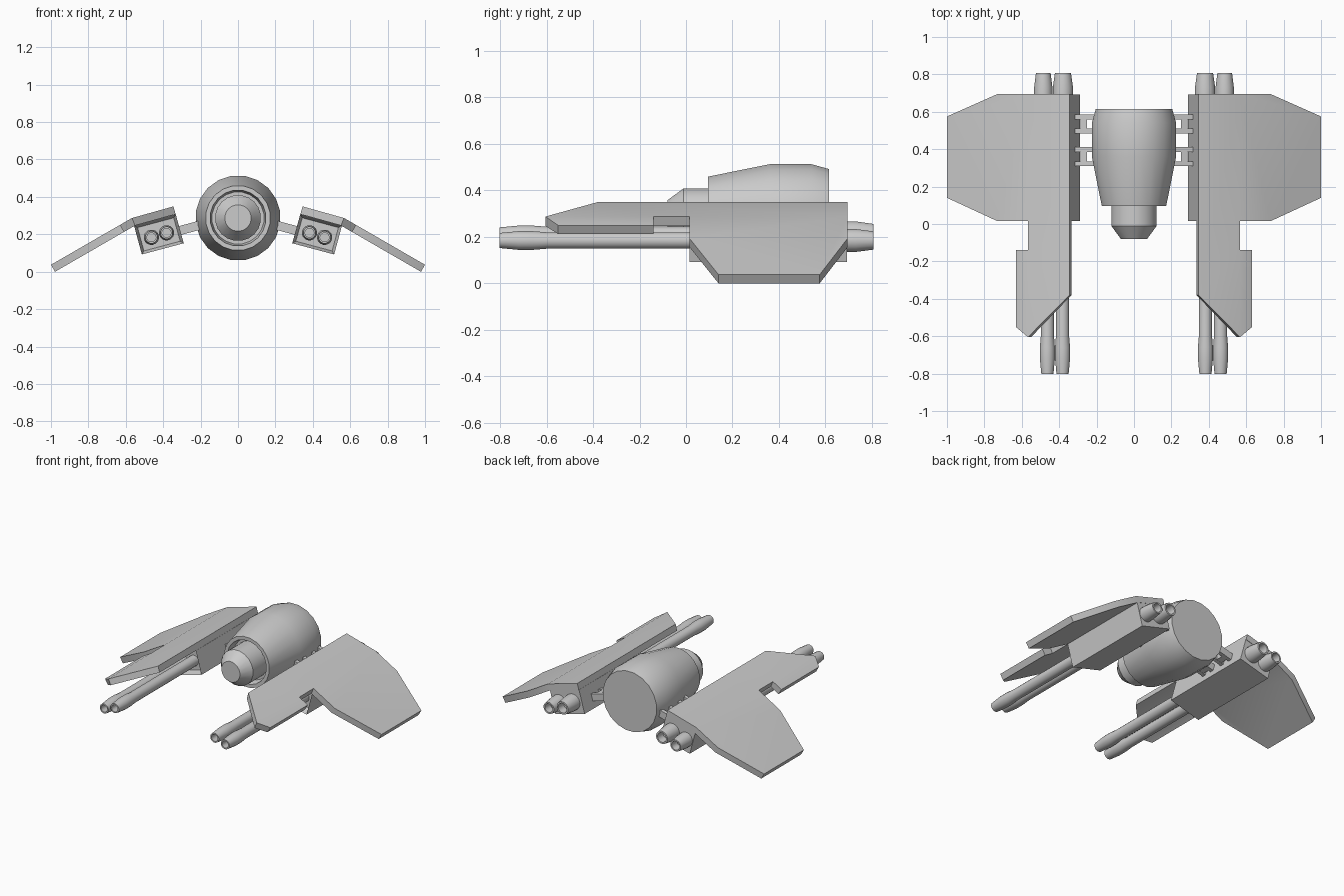
import bpy, bmesh, math
from mathutils import Vector

if "Cube" in bpy.data.objects:
    bpy.data.objects.remove(bpy.data.objects["Cube"])

BEND = 0.567          # x where the wing folds down
TILT = math.radians(15)


def finish(name, bm, mirror=True):
    bmesh.ops.recalc_face_normals(bm, faces=bm.faces)
    me = bpy.data.meshes.new(name)
    bm.to_mesh(me)
    bm.free()
    ob = bpy.data.objects.new(name, me)
    bpy.context.collection.objects.link(ob)
    bpy.ops.object.select_all(action='DESELECT')
    ob.select_set(True)
    bpy.context.view_layer.objects.active = ob
    bpy.ops.object.shade_smooth_by_angle(angle=math.radians(26))
    if mirror:
        m = ob.modifiers.new("mirror", 'MIRROR')
        m.use_clip = False
        m.use_mirror_merge = False
    return ob


def lathe(name, cx, cz, profile, sides, mirror=True):
    """Closed turned part along y; profile is (y, radius), both ends capped."""
    bm = bmesh.new()
    rings = []
    for y, r in profile:
        ring = []
        for i in range(sides):
            a = 2 * math.pi * (i + 0.5) / sides
            ring.append(bm.verts.new((cx + r * math.sin(a), y, cz + r * math.cos(a))))
        rings.append(ring)
    for a, b in zip(rings, rings[1:]):
        for i in range(sides):
            j = (i + 1) % sides
            bm.faces.new((a[i], a[j], b[j], b[i]))
    bm.faces.new(rings[0])
    bm.faces.new(rings[-1])
    return finish(name, bm, mirror)


def prism_y(bm, section, y0, y1):
    """Extrude an xz section from y0 to y1; returns the front face."""
    a = [bm.verts.new((x, y0, z)) for x, z in section]
    b = [bm.verts.new((x, y1, z)) for x, z in section]
    n = len(section)
    front = bm.faces.new(a)
    bm.faces.new(b[::-1])
    for i in range(n):
        j = (i + 1) % n
        bm.faces.new((a[j], a[i], b[i], b[j]))
    return front


# Folded wing plate: three plan panels sharing the bend line
def wing():
    panels = [
        [(0.345, 0.695), (0.345, -0.38), (BEND, -0.605), (BEND, -0.14),
         (BEND, 0.015), (BEND, 0.695)],
        [(BEND, -0.605), (0.632, -0.55), (0.632, -0.14), (BEND, -0.14)],
        [(BEND, 0.015), (0.73, 0.015), (1, 0.14), (1, 0.575),
         (0.73, 0.695), (BEND, 0.695)],
    ]
    bm = bmesh.new()
    top, low = {}, {}
    for p in {p for panel in panels for p in panel}:
        x, y = p
        out = x - BEND
        z = 0.287 - out * (0.577 if out > 0 else 0.28)
        ang = math.radians(22.5 if out == 0 else 30 if out > 0 else 15)
        top[p] = bm.verts.new((x, y, z))
        low[p] = bm.verts.new((x - 0.0433 * math.sin(ang), y, z - 0.0433 * math.cos(ang)))
    for panel in panels:
        bm.faces.new([top[p] for p in panel])
        bm.faces.new([low[p] for p in reversed(panel)])
    for e in [e for e in bm.edges if e.is_boundary]:
        pair = [p for p in top if top[p] in e.verts]
        if len(pair) == 2:
            p, q = pair
            bm.faces.new((top[p], top[q], low[q], low[p]))
    finish("wing_plate", bm)


wing()

# Engine box under each wing, with a recessed front
bm = bmesh.new()
front = prism_y(bm, [(0.333, 0.307), (0.29, 0.152), (0.514, 0.092), (0.556, 0.247)], 0.015, 0.693)
bmesh.ops.recalc_face_normals(bm, faces=bm.faces)
bmesh.ops.inset_individual(bm, faces=[front], thickness=0.022, depth=-0.05)
finish("engine_box", bm)

# Paired long guns and rear exhausts
for n, (x, z) in enumerate([(0.382, 0.208), (0.463, 0.184)]):
    lathe(f"gun_barrel_{n + 1}", x, z,
          [(0.07, 0.036), (-0.6, 0.036), (-0.66, 0.041), (-0.72, 0.041), (-0.802, 0.033),
           (-0.802, 0.024), (-0.74, 0.024)], 16)
for n, (x, z, r) in enumerate([(0.38, 0.212, 0.055), (0.485, 0.184, 0.05)]):
    lathe(f"exhaust_{n + 1}", x, z,
          [(0.68, r), (0.73, r), (0.807, r * 0.8), (0.807, r * 0.6), (0.75, r * 0.55)], 16)

# Central pod with a recessed collar and blunt nose
lathe("pod_body", 0, 0.287,
      [(0.615, 0.207), (0.54, 0.228), (0.36, 0.228), (0.095, 0.174), (0.095, 0.15), (0.15, 0.14)],
      20, False)
lathe("pod_nose", 0, 0.287, [(0.17, 0.123), (-0.01, 0.123), (-0.08, 0.071)], 20, False)

# H-shaped struts joining the pod to the engine boxes
def strut_section(x0, x1, h):
    mid = lambda x: 0.243 - (x - 0.225) * math.tan(TILT)
    return [(x0, mid(x0) + h), (x0, mid(x0) - h), (x1, mid(x1) - h), (x1, mid(x1) + h)]


bm = bmesh.new()
for y in (0.36, 0.535):
    for s in (-1, 1):
        c = y + s * 0.038
        prism_y(bm, strut_section(0.18, 0.32, 0.025), c - 0.013, c + 0.013)
    prism_y(bm, strut_section(0.25, 0.287, 0.024), y - 0.03, y + 0.03)
finish("wing_struts", bm)
